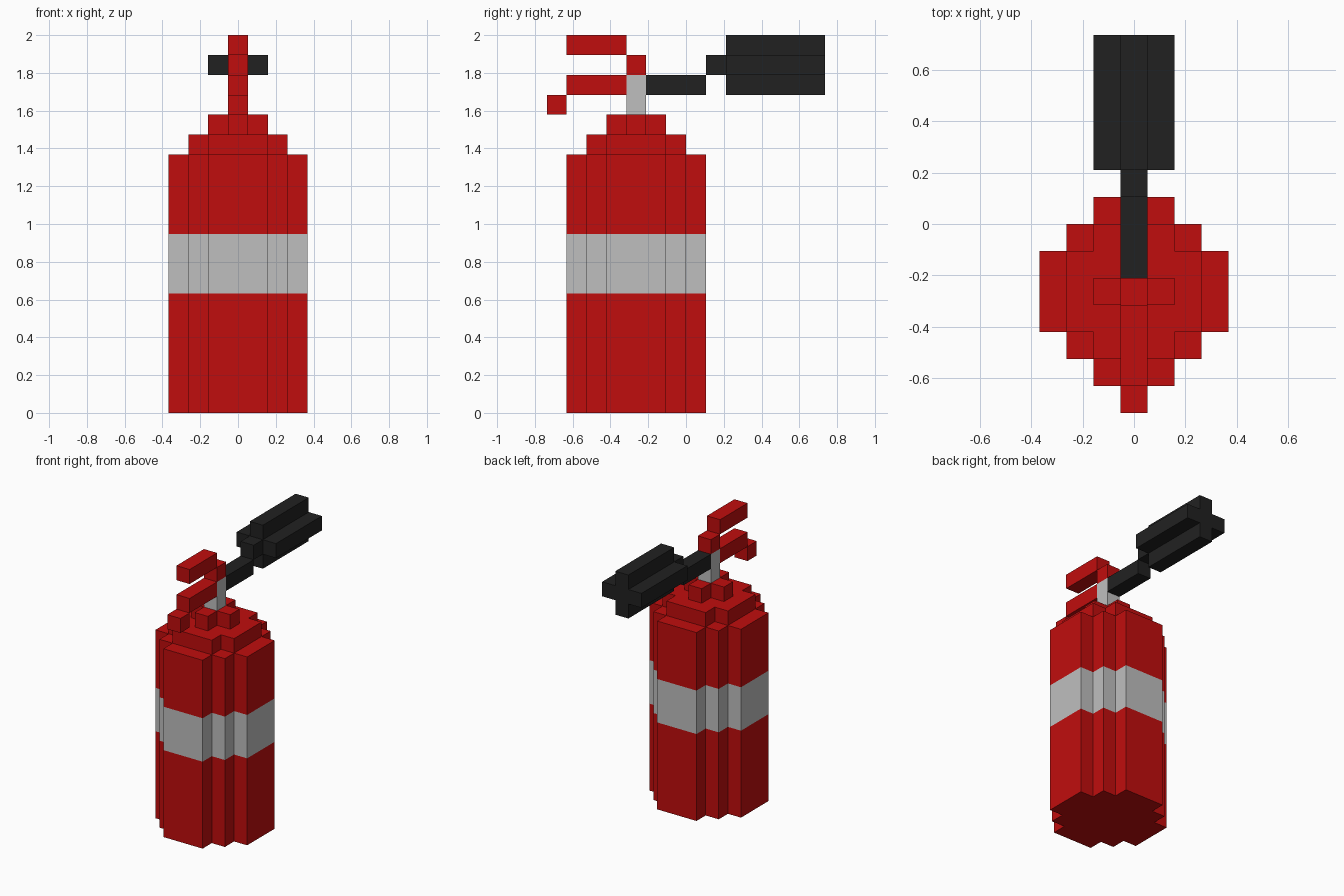
import bpy
import bmesh
from mathutils import Matrix, Vector

if "Cube" in bpy.data.objects:
    bpy.data.objects.remove(bpy.data.objects["Cube"], do_unlink=True)

U = 2 / 19        # size of one block
AXIS_Y = -2.5     # tank axis, in blocks


def material(name, color):
    m = bpy.data.materials.new(name)
    m.use_nodes = True
    m.diffuse_color = color
    m.node_tree.nodes["Principled BSDF"].inputs["Base Color"].default_value = color
    return m


RED = material("red paint", (0.527, 0.004, 0.004, 1))
GREY = material("light grey", (0.52, 0.52, 0.52, 1))
BLACK = material("black rubber", (0.0152, 0.0152, 0.0152, 1))


def finish(name, bm, *mats):
    bmesh.ops.recalc_face_normals(bm, faces=bm.faces)
    bmesh.ops.scale(bm, vec=(U, U, U), verts=bm.verts)
    mesh = bpy.data.meshes.new(name)
    bm.to_mesh(mesh)
    bm.free()
    for m in mats:
        mesh.materials.append(m)
    obj = bpy.data.objects.new(name, mesh)
    bpy.context.collection.objects.link(obj)
    return obj


def box(name, mat, y0, y1, z0, z1):
    """Bar one block wide, centred on x = 0."""
    bm = bmesh.new()
    bmesh.ops.create_cube(bm, size=1)
    bmesh.ops.scale(bm, vec=(1, y1 - y0, z1 - z0), verts=bm.verts)
    bmesh.ops.translate(bm, vec=(0, (y0 + y1) / 2, (z0 + z1) / 2), verts=bm.verts)
    return finish(name, bm, mat)


def stepped_prism(radius, inner, levels):
    """Blocky disc outline, extruded through the given levels along z."""
    quarter = [(inner, radius)]
    while quarter[-1][0] < radius:
        x, y = quarter[-1]
        quarter += [(x, y - 1), (x + 1, y - 1)]
    outline = []
    for _ in range(4):
        outline += quarter
        quarter = [(y, -x) for x, y in quarter]
    bm = bmesh.new()
    rings = [[bm.verts.new((x, y, z)) for x, y in outline] for z in levels]
    n = len(outline)
    bm.faces.new(rings[0])
    bm.faces.new(rings[-1])
    for a, b in zip(rings, rings[1:]):
        for i in range(n):
            j = (i + 1) % n
            bm.faces.new((a[i], a[j], b[j], b[i]))
    return bm


def place_on_axis(bm):
    bmesh.ops.translate(bm, vec=(0, AXIS_Y, 0), verts=bm.verts)


# Tank with a grey label band
bm = stepped_prism(3.5, 1.5, (0, 6, 9, 13))
place_on_axis(bm)
for f in bm.faces:
    f.material_index = int(6 < f.calc_center_median().z < 9)
finish("tank", bm, RED, GREY)

# Shoulder and neck
for name, radius, inner, z in (("shoulder", 2.5, 1.5, 13), ("neck", 1.5, 0.5, 14)):
    bm = stepped_prism(radius, inner, (z, z + 1))
    place_on_axis(bm)
    finish(name, bm, RED)

# Valve and squeeze levers
box("valve_stem", GREY, -3, -2, 15, 17)
box("lever_pivot", RED, -3, -2, 17, 18)
box("upper_lever", RED, -6, -3, 18, 19)
box("lower_lever", RED, -6, -3, 16, 17)
box("lower_lever_tip", RED, -7, -6, 15, 16)

# Hose and discharge horn
box("hose", BLACK, -2, 1, 16, 17)
box("hose_end", BLACK, 1, 2, 17, 18)
bm = stepped_prism(1.5, 0.5, (-7, -2))
bmesh.ops.transform(bm, matrix=Matrix.Translation(Vector((0, 0, 17.5)))
                    @ Matrix.Rotation(1.5707963, 4, "X"), verts=bm.verts)
finish("horn", bm, BLACK)
